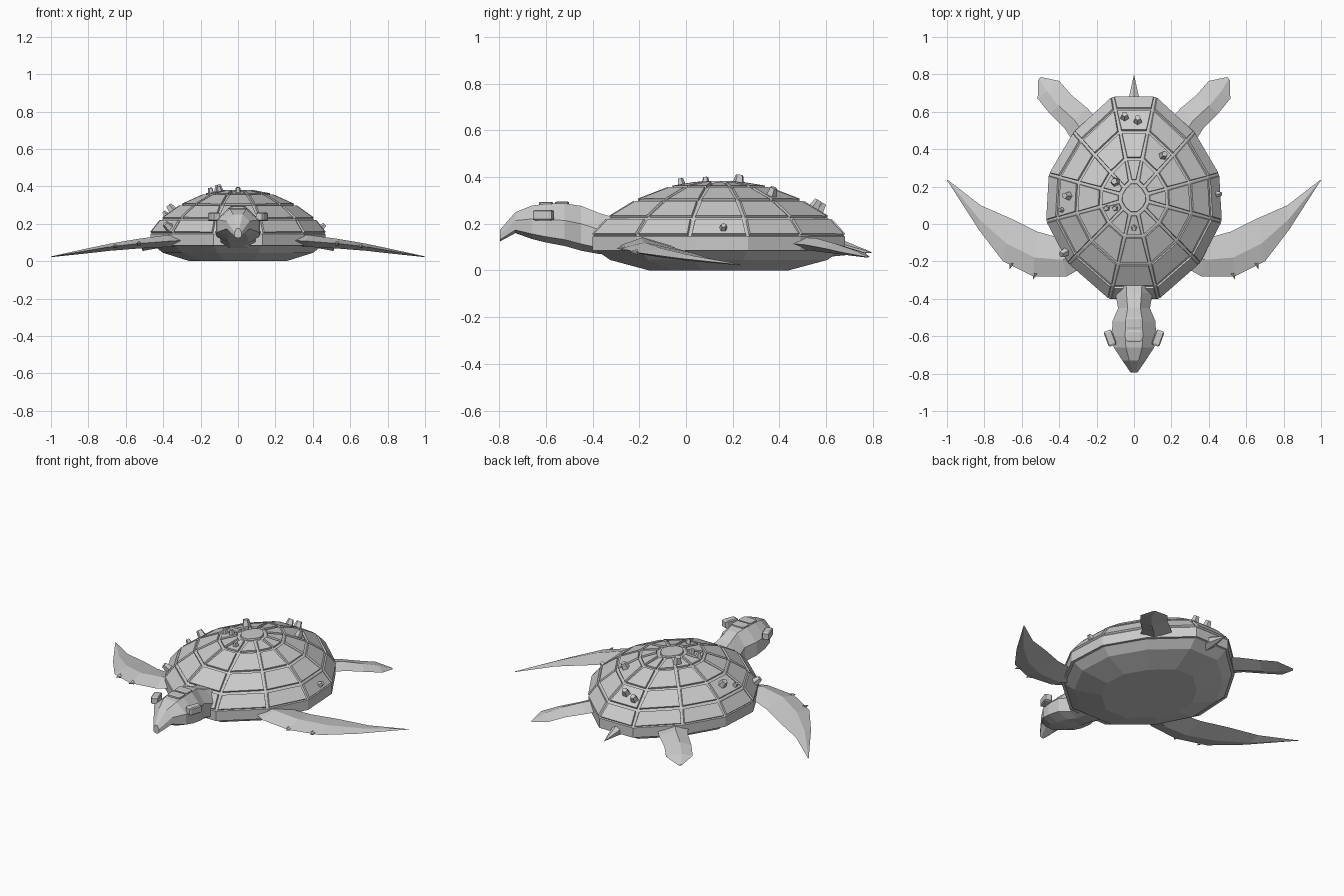
import bpy, bmesh, math
from mathutils import Vector
from mathutils.bvhtree import BVHTree

cube = bpy.data.objects.get("Cube")
if cube:
    bpy.data.objects.remove(cube, do_unlink=True)

grey = bpy.data.materials.new("light_grey")
grey.use_nodes = True
grey.diffuse_color = (0.6, 0.6, 0.6, 1)
grey.node_tree.nodes["Principled BSDF"].inputs["Base Color"].default_value = (0.6, 0.6, 0.6, 1)


def finish(name, bm):
    bmesh.ops.recalc_face_normals(bm, faces=bm.faces)
    mesh = bpy.data.meshes.new(name)
    bm.to_mesh(mesh)
    bm.free()
    mesh.materials.append(grey)
    obj = bpy.data.objects.new(name, mesh)
    bpy.context.collection.objects.link(obj)
    return obj


def loft(rings):
    """Skin a list of equal-length point rings, capped at both ends."""
    bm = bmesh.new()
    rows = [[bm.verts.new(p) for p in ring] for ring in rings]
    n = len(rows[0])
    for a, b in zip(rows, rows[1:]):
        for i in range(n):
            j = (i + 1) % n
            bm.faces.new((a[i], a[j], b[j], b[i]))
    bm.faces.new(rows[0])
    bm.faces.new(rows[-1])
    bmesh.ops.remove_doubles(bm, verts=bm.verts, dist=0.0005)
    return bm


# Shell outline: one quarter, mirrored to a twelve-sided egg
quarter = [(0.46, 0.125), (0.335, 0.35), (0.122, 0.54)]
half = quarter + [(-x, y) for x, y in reversed(quarter)]
outline = half + [(-x, -y) for x, y in half]


def shell_ring(scale, z):
    return [(x * scale * (1 - 0.12 * y), y * scale + 0.14, z) for x, y in outline]


# Upper shell with framed plates
dome = [(1, 0.085), (1, 0.145), (0.87, 0.222), (0.65, 0.295), (0.38, 0.352), (0.16, 0.372)]
bm = loft([shell_ring(s, z) for s, z in dome])
bmesh.ops.recalc_face_normals(bm, faces=bm.faces)
plates = [f for f in bm.faces if f.normal.z > 0.05]
bmesh.ops.inset_individual(bm, faces=plates, thickness=0.011, depth=0)
bmesh.ops.inset_individual(bm, faces=plates, thickness=0.002, depth=0.01)
shell_tree = BVHTree.FromBMesh(bm)
finish("upper_shell", bm)

# Belly plate
belly = [(0.98, 0.09), (0.86, 0.045), (0.55, 0.0)]
finish("belly", loft([shell_ring(s, z) for s, z in belly]))

# Neck and head: y, bottom, top, half width
head = [(-0.28, 0.07, 0.22, 0.11), (-0.37, 0.07, 0.245, 0.1), (-0.45, 0.085, 0.277, 0.085),
        (-0.52, 0.105, 0.287, 0.115), (-0.6, 0.12, 0.285, 0.118), (-0.66, 0.135, 0.278, 0.108),
        (-0.73, 0.16, 0.25, 0.062), (-0.795, 0.125, 0.175, 0.018)]
section = [(1, 0.15), (1, 0.6), (0.4, 1), (-0.4, 1), (-1, 0.6), (-1, 0.15), (-0.45, 0), (0.45, 0)]
finish("head", loft([[(u * w, y, lo + v * (hi - lo)) for u, v in section]
                     for y, lo, hi, w in head]))


def block(name, centre, size, turn=0.0):
    bm = bmesh.new()
    bmesh.ops.create_cube(bm, size=1)
    bmesh.ops.bevel(bm, geom=bm.edges[:], offset=0.12, segments=1, affect='EDGES')
    obj = finish(name, bm)
    obj.location, obj.scale, obj.rotation_euler.z = centre, size, turn


# Crown scales and eyes
block("crown_scale_back", (0, -0.53, 0.283), (0.085, 0.06, 0.024))
block("crown_scale_front", (0, -0.6, 0.283), (0.085, 0.06, 0.022))
for side, label in ((1, "left"), (-1, "right")):
    block(label + "_eye", (side * 0.128, -0.61, 0.237), (0.045, 0.085, 0.045), side * -0.35)


def flipper(name, stations, side):
    """Stations hold leading point, trailing point, height and thickness."""
    rings = []
    for lead, trail, z, thick in stations:
        a, b = Vector((*lead, z)), Vector((*trail, z))
        ridge = a.lerp(b, 0.42)
        ring = [a, ridge + Vector((0, 0, thick)), b, ridge - Vector((0, 0, thick))]
        rings.append([(p.x * side, p.y, p.z) for p in ring])
    finish(name, loft(rings))


front = [((0.22, -0.2), (0.25, 0.0), 0.115, 0.03), ((0.36, -0.28), (0.41, -0.07), 0.108, 0.032),
         ((0.54, -0.28), (0.52, -0.04), 0.094, 0.026), ((0.7, -0.2), (0.66, 0.03), 0.075, 0.019),
         ((0.83, -0.03), (0.82, 0.1), 0.052, 0.012), ((1.0, 0.235), (0.995, 0.235), 0.024, 0.002)]
rear = [((0.3, 0.4), (0.17, 0.53), 0.12, 0.025), ((0.37, 0.51), (0.25, 0.62), 0.11, 0.028),
        ((0.45, 0.59), (0.335, 0.69), 0.095, 0.022), ((0.515, 0.67), (0.4, 0.765), 0.077, 0.014),
        ((0.512, 0.77), (0.5, 0.786), 0.058, 0.003)]


def cone(name, sides, base, tip, height, place, direction):
    bm = bmesh.new()
    bmesh.ops.create_cone(bm, cap_ends=True, segments=sides, radius1=base, radius2=tip, depth=height)
    obj = finish(name, bm)
    obj.location = place
    obj.rotation_euler = Vector(direction).to_track_quat('Z', 'Y').to_euler()
    return obj


for side, label in ((1, "left"), (-1, "right")):
    flipper(label + "_front_flipper", front, side)
    flipper(label + "_rear_flipper", rear, side)
    # Claws on the leading edge
    for i, (x, y, z) in enumerate([(0.535, -0.28, 0.095), (0.66, -0.225, 0.08)]):
        cone(f"{label}_claw_{i + 1}", 5, 0.013, 0, 0.035, (side * x, y, z), (side * 0.25, -1, 0))

# Tail
cone("tail", 6, 0.045, 0, 0.18, (0, 0.71, 0.09), (0, 1, -0.15))

# Barnacles standing on the shell: x, y, radius
barnacles = [(-0.05, 0.57, 0.025), (0.02, 0.55, 0.025), (0.155, 0.365, 0.025), (-0.1, 0.225, 0.027),
             (-0.35, 0.15, 0.026), (-0.385, 0.075, 0.016), (-0.145, 0.085, 0.018),
             (-0.1, 0.085, 0.018), (0, -0.02, 0.018), (-0.365, -0.15, 0.026), (0.445, 0.16, 0.018)]
for i, (x, y, r) in enumerate(barnacles):
    hit, normal, _, _ = shell_tree.ray_cast(Vector((x, y, 1)), Vector((0, 0, -1)))
    if hit:
        cone(f"barnacle_{i + 1}", 5, r, r * 0.65, r * 1.6, hit + normal * r * 0.6, normal)
